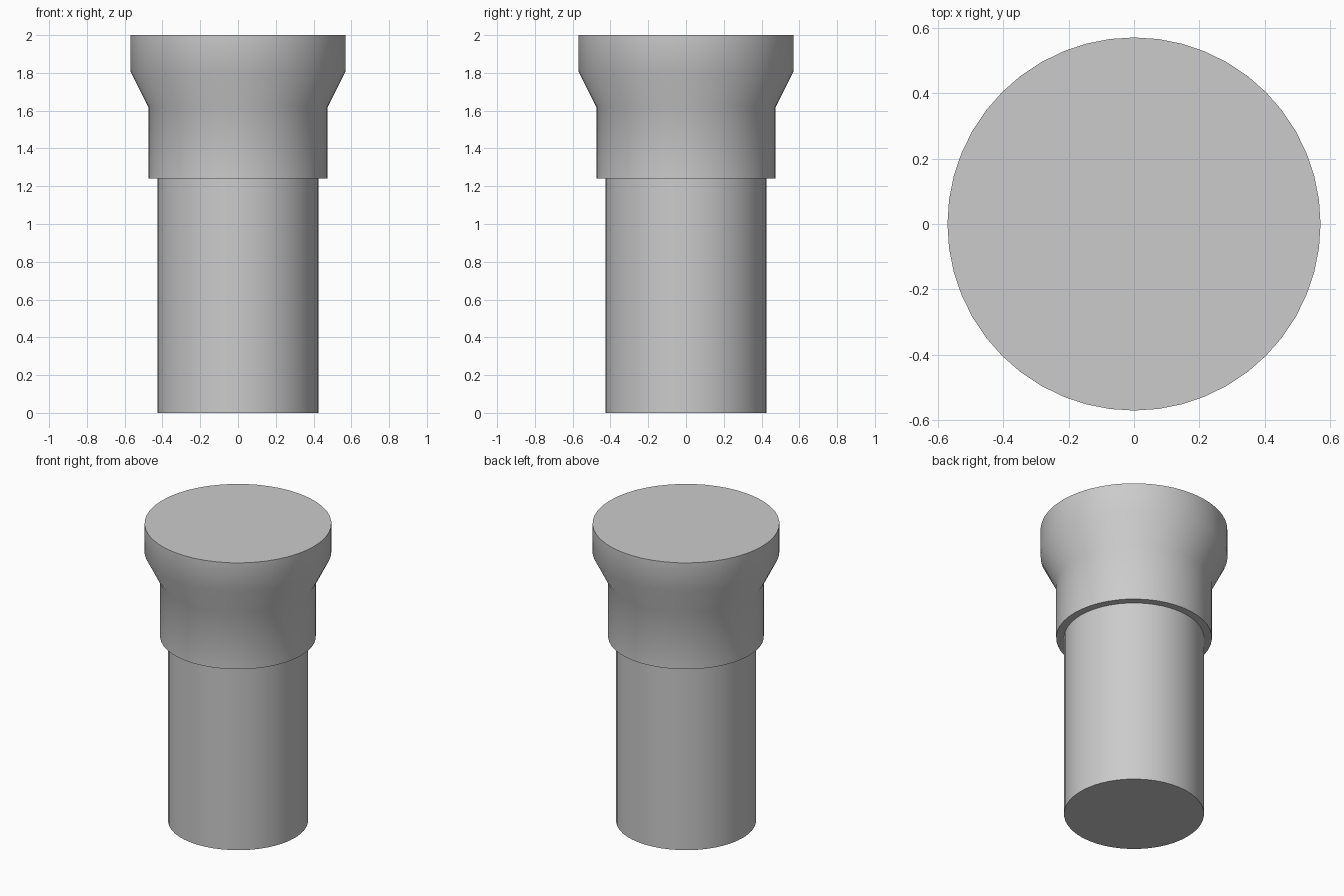
import bpy
import bmesh
import math

cube = bpy.data.objects.get("Cube")
if cube:
    bpy.data.objects.remove(cube, do_unlink=True)

SEGMENTS = 48

grey = bpy.data.materials.new("light grey")
grey.use_nodes = True
colour = (0.6, 0.6, 0.6, 1)
grey.diffuse_color = colour
grey.node_tree.nodes["Principled BSDF"].inputs["Base Color"].default_value = colour


def turned_solid(name, profile):
    """Closed solid of revolution from (radius, height) pairs, bottom to top."""
    bm = bmesh.new()
    rings = []
    for radius, z in profile:
        rings.append([bm.verts.new((radius * math.cos(a), radius * math.sin(a), z))
                      for a in (math.tau * i / SEGMENTS for i in range(SEGMENTS))])
    for low, high in zip(rings, rings[1:]):
        for i in range(SEGMENTS):
            j = (i + 1) % SEGMENTS
            bm.faces.new((low[i], low[j], high[j], high[i]))
    bm.faces.new(rings[0][::-1])
    bm.faces.new(rings[-1])
    mesh = bpy.data.meshes.new(name)
    bm.to_mesh(mesh)
    bm.free()
    mesh.materials.append(grey)
    obj = bpy.data.objects.new(name, mesh)
    bpy.context.collection.objects.link(obj)
    bpy.ops.object.select_all(action="DESELECT")
    obj.select_set(True)
    bpy.context.view_layer.objects.active = obj
    bpy.ops.object.shade_smooth_by_angle(angle=math.radians(35))
    return obj


# Straight shaft, ending at the underside of the collar
turned_solid("shaft", [(0.427, 0), (0.427, 1.24)])
# Collar flaring out to a wide flat head
turned_solid("flared_head", [(0.475, 1.24), (0.475, 1.62), (0.57, 1.81), (0.57, 2)])
